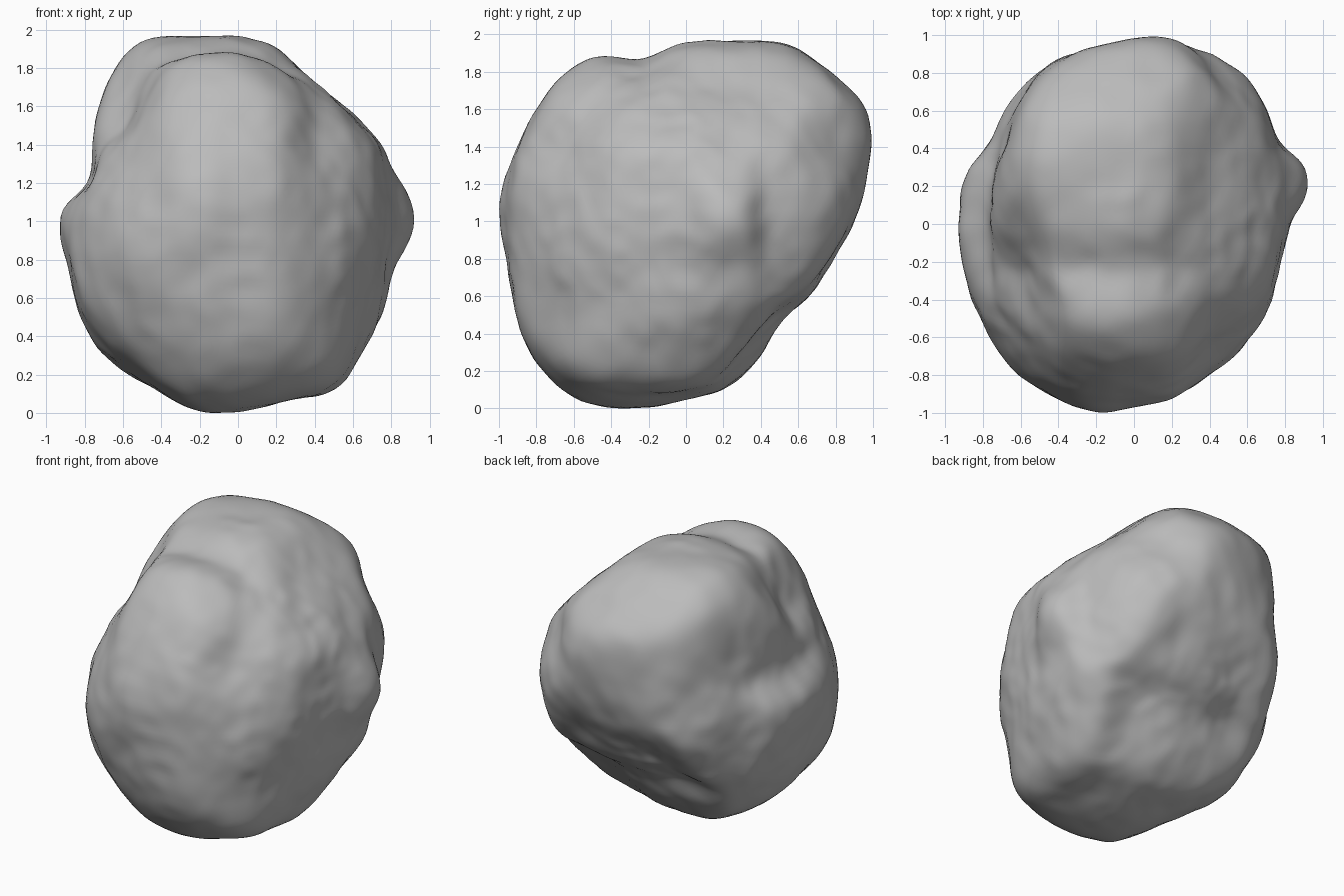
import bpy, bmesh
from math import atan2, exp, tau, sqrt
from mathutils import Vector, noise

old = bpy.data.objects.get("Cube")
if old:
    bpy.data.objects.remove(old, do_unlink=True)

# Outline radii in percent, evenly spaced round each axis, from the right hand counter-clockwise
front = [91, 87, 86, 83, 86, 94, 97, 100, 106, 99, 88, 80, 93, 92, 94, 96, 95, 98, 96, 95, 99, 91, 88, 85]
side = [87, 98, 111, 111, 109, 100, 95, 90, 101, 101, 98, 98, 98, 99, 103, 107, 108, 101, 92, 90, 80, 72, 77, 79]
top = [80, 95, 86, 92, 100, 102, 97, 96, 97, 91, 87, 93, 92, 93, 95, 99, 100, 100, 95, 97, 92, 87, 83, 79]
upper_front = [95, 100, 101, 110, 110, 111, 115, 112, 99, 93, 90, 89, 94, 104, 105, 107, 113, 114, 112, 108, 96, 92, 95, 93]
upper_back = [102, 96, 101, 103, 105, 97, 89, 87, 84, 86, 93, 92, 96, 96, 87, 79, 77, 85, 95, 100, 100, 104, 107, 103]
lower_back = [94, 94, 107, 119, 112, 106, 100, 89, 83, 86, 86, 84, 85, 90, 96, 109, 113, 115, 109, 102, 101, 94, 93, 91]

# Each outline lies in a plane spanned by a right and an up direction
slope = sqrt(0.75)
X, Y, Z = Vector((1, 0, 0)), Vector((0, 1, 0)), Vector((0, 0, 1))
diagonal, cross = (X + Y).normalized(), (Y - X).normalized()
outlines = [
    (front, X, Z),
    (side, Y, Z),
    (top, X, Y),
    (upper_front, diagonal, cross / 2 + Z * slope),
    (upper_back, -diagonal, -cross / 2 + Z * slope),
    (lower_back, cross, diagonal / 2 + Z * slope),
]

# Hollows (negative) and knobs (positive): direction, height, width
features = [
    ((-0.6, -0.25, 0.52), -0.11, 0.26),   # gully on the upper right flank
    ((-0.5, -0.05, 0.7), -0.07, 0.22),    # head of the gully
    ((0.32, -0.65, 0.5), -0.03, 0.3),     # worn edge of the front face
    ((0.44, 0.12, 0.8), -0.04, 0.22),     # groove across the crown
    ((0.2, -0.25, 0.82), -0.04, 0.22),    # front end of the groove
    ((0.68, -0.15, 0.6), -0.02, 0.2),     # left end of the groove
    ((0.3, -0.85, -0.02), -0.03, 0.24),   # recess under the front face
    ((0.85, 0.35, 0.38), -0.03, 0.24),    # worn left edge
    ((0.61, 0.61, -0.5), -0.03, 0.35),    # flat underside at the back
    ((0.65, 0.62, 0.3), 0.03, 0.25),      # left rear shoulder
    ((-0.1, -0.3, -0.95), 0.03, 0.24),    # foot
    ((-0.2, -0.98, 0.1), 0.035, 0.26),    # nose
    ((0.13, 0.95, 0.42), 0.035, 0.28),    # rear knob
    ((0.92, 0.26, 0.05), 0.025, 0.18),    # left knob
    ((-0.4, 0.42, 0.95), 0.025, 0.25),    # crown
]


def outline_radius(radii, angle):
    """Smoothly interpolated radius of a closed outline."""
    count = len(radii)
    place = (angle % tau) / tau * count
    i = int(place)
    t = place - i
    a, b, c, d = (radii[(i + k) % count] / 100 for k in (-1, 0, 1, 2))
    return b + t / 2 * (c - a + t * (2 * a - 5 * b + 4 * c - d + t * (3 * (b - c) + d - a)))


def rock_radius(direction):
    """Soft intersection of all the outlines along a direction."""
    power, total, weight = 24, 0, 0
    for radii, right, up in outlines:
        u, v = direction.dot(right), direction.dot(up)
        reach = sqrt(u * u + v * v)
        total += (reach / outline_radius(radii, atan2(v, u))) ** power
        weight += reach ** power
    return (total / weight) ** (-1 / power)


def relief(direction):
    """Hollows and knobs, broad lumps, creases and fine grain of the stone."""
    height = 0.009 * noise.noise(direction * 3.5) + 0.006 * noise.noise(direction * 9)
    height += 0.014 * (0.25 - abs(noise.noise(direction * 4.5)))
    for centre, amount, width in features:
        gap = (direction - Vector(centre).normalized()).length / width
        height += amount * exp(-gap * gap)
    return height


# Boulder body
bm = bmesh.new()
bmesh.ops.create_icosphere(bm, subdivisions=6, radius=1)
for vert in bm.verts:
    direction = vert.co.normalized()
    vert.co = direction * (rock_radius(direction) + relief(direction))
bmesh.ops.smooth_vert(bm, verts=bm.verts[:], factor=0.5, use_axis_x=True, use_axis_y=True, use_axis_z=True)

# Stand it on the ground
lowest = min(v.co.z for v in bm.verts)
bmesh.ops.translate(bm, verts=bm.verts[:], vec=(0, 0, -lowest))

for face in bm.faces:
    face.smooth = True
mesh = bpy.data.meshes.new("boulder")
bm.to_mesh(mesh)
bm.free()
boulder = bpy.data.objects.new("boulder", mesh)
bpy.context.collection.objects.link(boulder)

# Stone material
stone = bpy.data.materials.new("stone_grey")
stone.use_nodes = True
colour = (0.5, 0.5, 0.5, 1)
stone.diffuse_color = colour
shader = next(n for n in stone.node_tree.nodes if n.type == "BSDF_PRINCIPLED")
shader.inputs["Base Color"].default_value = colour
shader.inputs["Roughness"].default_value = 0.9
mesh.materials.append(stone)
